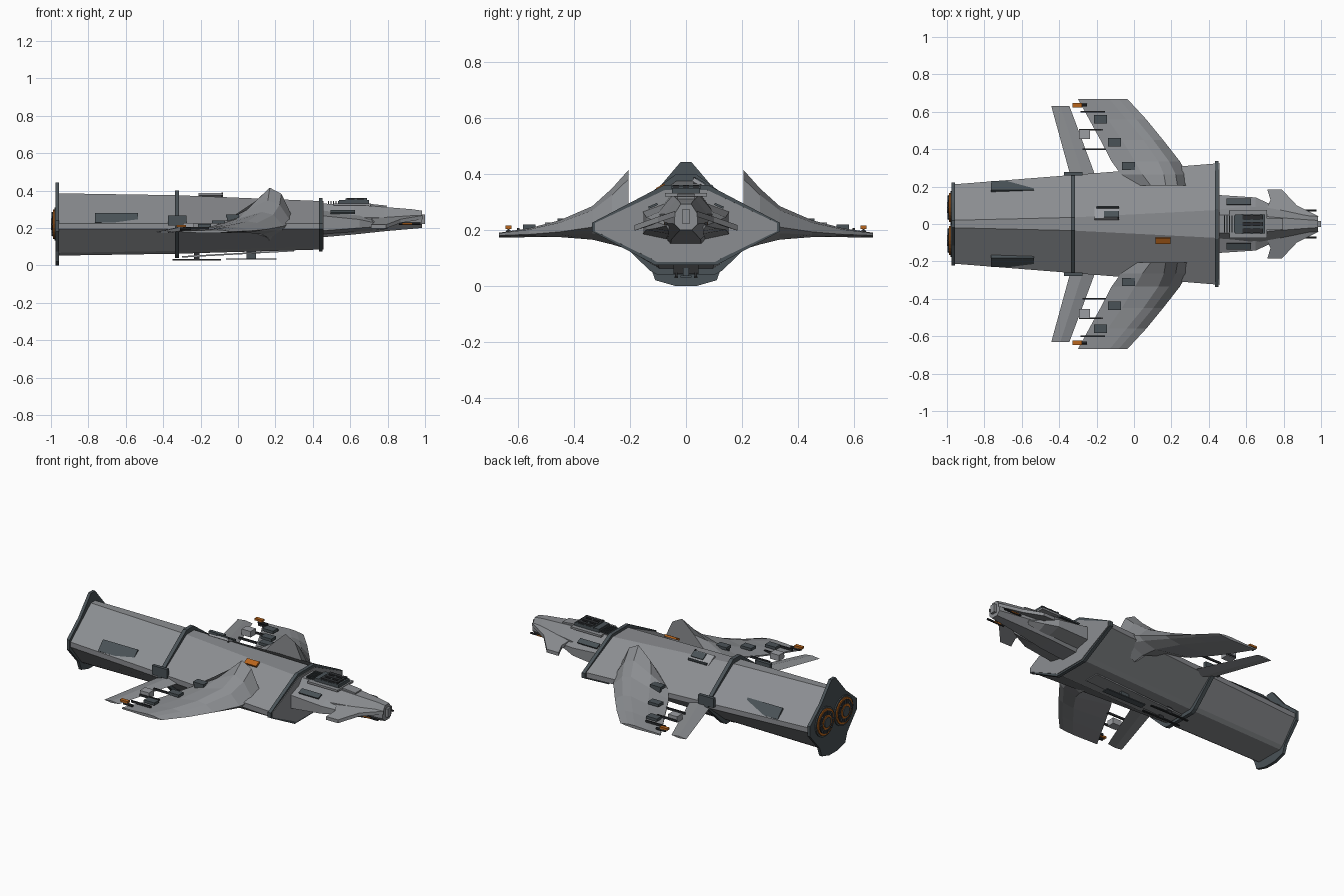
import bpy, bmesh, math
from mathutils import Matrix

if "Cube" in bpy.data.objects:
    bpy.data.objects.remove(bpy.data.objects["Cube"], do_unlink=True)


def material(name, rgb):
    m = bpy.data.materials.new(name)
    m.use_nodes = True
    m.diffuse_color = (*rgb, 1)
    m.node_tree.nodes["Principled BSDF"].inputs["Base Color"].default_value = (*rgb, 1)
    return m


GREY = material("hull grey", (0.26, 0.27, 0.285))
LIGHT = material("light grey", (0.33, 0.34, 0.36))
TEAL = material("dark slate", (0.068, 0.085, 0.095))
BLACK = material("charcoal", (0.025, 0.027, 0.03))
ORANGE = material("burnt orange", (0.48, 0.13, 0.012))


def finish(name, bm, mat):
    bmesh.ops.recalc_face_normals(bm, faces=bm.faces)
    me = bpy.data.meshes.new(name)
    bm.to_mesh(me)
    bm.free()
    me.materials.append(mat)
    ob = bpy.data.objects.new(name, me)
    bpy.context.collection.objects.link(ob)
    return ob


def loft(name, rings, mat):
    """Skin a row of equal-sized rings and cap both ends."""
    bm = bmesh.new()
    rows = [[bm.verts.new(p) for p in ring] for ring in rings]
    n = len(rows[0])
    for a, b in zip(rows, rows[1:]):
        for i in range(n):
            j = (i + 1) % n
            bm.faces.new((a[i], a[j], b[j], b[i]))
    bm.faces.new(rows[0])
    bm.faces.new(rows[-1])
    return finish(name, bm, mat)


def box(name, center, size, mat, rot=None):
    bm = bmesh.new()
    bmesh.ops.create_cube(bm, size=1)
    bmesh.ops.scale(bm, vec=size, verts=bm.verts)
    if rot:
        bmesh.ops.rotate(bm, matrix=Matrix.Rotation(rot[1], 3, rot[0]), verts=bm.verts)
    bmesh.ops.translate(bm, vec=center, verts=bm.verts)
    return finish(name, bm, mat)


def rod(name, x0, x1, y, z, r, mat, sides=24):
    bm = bmesh.new()
    bmesh.ops.create_cone(bm, cap_ends=True, segments=sides, radius1=r, radius2=r, depth=x1 - x0)
    bmesh.ops.rotate(bm, matrix=Matrix.Rotation(math.pi / 2, 3, 'Y'), verts=bm.verts)
    bmesh.ops.translate(bm, vec=((x0 + x1) / 2, y, z), verts=bm.verts)
    return finish(name, bm, mat)


def ring(x, half):
    """Mirror a half profile of (y, z) points, listed top to bottom."""
    return [(x, y, z) for y, z in half] + [(x, -y, z) for y, z in reversed(half)]


def hull_profile(top_w, top, side, bottom_w, bottom):
    return [(top_w, top), (side, 0.225), (side, 0.195),
            (bottom_w, bottom + 0.015), (bottom_w * 0.8, bottom)]


# Main hull, flaring towards the front
loft("hull", [ring(-0.965, hull_profile(0.02, 0.385, 0.212, 0.11, 0.052)),
              ring(-0.33, hull_profile(0.035, 0.375, 0.262, 0.12, 0.062)),
              ring(0.457, hull_profile(0.075, 0.343, 0.325, 0.13, 0.085))], GREY)

# Slate frames around the hull
rear = [(0.02, 0.442), (0.115, 0.33), (0.222, 0.24), (0.222, 0.18),
        (0.13, 0.075), (0.11, 0.02), (0.04, 0)]
frames = [("rear_frame", -0.975, -0.957, rear),
          ("middle_frame", -0.338, -0.315, hull_profile(0.035, 0.4, 0.275, 0.13, 0.04)),
          ("front_frame", 0.432, 0.453, hull_profile(0.08, 0.36, 0.337, 0.14, 0.075))]
for name, x0, x1, half in frames:
    loft(name, [ring(x0, half), ring(x1, half)], TEAL)


# Forward fuselage
def nose_ring(x, w, low, high):
    mid = (low + high) / 2
    return ring(x, [(w * 0.45, high), (w, mid + 0.01), (w, mid - 0.025), (w * 0.5, low)])


loft("nose", [nose_ring(0.45, 0.11, 0.15, 0.33), nose_ring(0.62, 0.105, 0.165, 0.325),
              nose_ring(0.78, 0.075, 0.182, 0.312), nose_ring(0.93, 0.05, 0.195, 0.3),
              nose_ring(0.985, 0.042, 0.2, 0.292)], GREY)
box("nose_tip", (0.985, 0, 0.247), (0.03, 0.03, 0.05), GREY)

# Canopy with its raised frame and equipment
box("canopy_base", (0.61, 0, 0.325), (0.2, 0.15, 0.012), GREY)
box("canopy", (0.62, 0, 0.335), (0.16, 0.1, 0.03), TEAL)
for y in (-0.036, 0, 0.036):
    box("canopy_rib", (0.635, y, 0.352), (0.11, 0.022, 0.014), BLACK)
for x in (0.58, 0.63, 0.68):
    box("canopy_crossbar", (x, 0, 0.352), (0.012, 0.105, 0.01), TEAL)
box("nose_step", (0.75, 0, 0.314), (0.09, 0.06, 0.02), GREY, ('Y', 0.1))
for i in range(5):
    box("rear_canopy_fin", (0.485 + i * 0.013, 0, 0.333), (0.005, 0.09, 0.02), TEAL)

# Wing stations: y, leading x, trailing x, crest x, crest z, edge z, bottom z
STATIONS = [(0.205, 0.295, 0.01, 0.17, 0.415, 0.25, 0.13),
            (0.265, 0.285, -0.07, 0.16, 0.348, 0.23, 0.148),
            (0.335, 0.245, -0.12, 0.13, 0.285, 0.21, 0.165),
            (0.45, 0.155, -0.18, 0.05, 0.235, 0.193, 0.174),
            (0.56, 0.065, -0.24, -0.04, 0.206, 0.184, 0.174),
            (0.668, -0.035, -0.3, -0.13, 0.19, 0.18, 0.172)]


def wing_ring(s, y, lead, trail, crest, top, edge, low):
    return [(lead, s * y, edge), (crest + (lead - crest) * 0.5, s * y, top - (top - edge) * 0.2),
            (crest, s * y, top), ((crest + trail) / 2, s * y, edge + (top - edge) * 0.55),
            (trail, s * y, edge + 0.004), (trail, s * y, edge - 0.004),
            (crest, s * y, low), (lead - 0.03, s * y, (low + edge) / 2)]


for s, side in ((1, "left"), (-1, "right")):
    loft(side + "_wing", [wing_ring(s, *st) for st in STATIONS], GREY)

    # Slim rear wing behind the main one
    loft(side + "_rear_wing",
         [[(lead, s * y, z), ((lead + trail) / 2, s * y, z + t), (trail, s * y, z),
           ((lead + trail) / 2, s * y, z - t)]
          for y, lead, trail, z, t in ((0.24, -0.2, -0.335, 0.2, 0.016),
                                       (0.63, -0.345, -0.442, 0.178, 0.006))], GREY)

    # Equipment between the wings
    for x, y, z in ((-0.18, 0.56, 0.212), (-0.105, 0.437, 0.232), (-0.03, 0.31, 0.265)):
        box(side + "_wing_panel", (x, s * y, z), (0.07, 0.045, 0.016), TEAL)
    box(side + "_wing_root_block", (-0.03, s * 0.32, 0.24), (0.055, 0.015, 0.06), TEAL)
    box(side + "_actuator", (-0.265, s * 0.48, 0.208), (0.06, 0.05, 0.035), LIGHT)
    for x, y in ((-0.22, 0.6), (-0.23, 0.505), (-0.21, 0.4)):
        box(side + "_wing_strut", (x, s * y, 0.2), (0.13, 0.008, 0.012), BLACK)
    box(side + "_wing_light", (-0.303, s * 0.635, 0.21), (0.05, 0.022, 0.012), ORANGE)
    rod(side + "_light_mount", -0.31, -0.25, s * 0.635, 0.195, 0.008, BLACK, 8)

    # Vents and blocks on the hull flanks
    box(side + "_rear_vent", (-0.65, s * 0.197, 0.248), (0.23, 0.022, 0.07), TEAL, ('X', s * 0.75))
    box(side + "_flank_block", (-0.325, s * 0.268, 0.24), (0.1, 0.02, 0.055), TEAL)

    # Cheek beside the nose
    loft(side + "_cheek",
         [[(x, s * 0.06, hi), (x, s * w, hi - 0.035), (x, s * w, lo + 0.02), (x, s * 0.06, lo)]
          for x, w, lo, hi in ((0.45, 0.155, 0.165, 0.3), (0.65, 0.142, 0.18, 0.28),
                               (0.72, 0.11, 0.185, 0.265), (0.8, 0.07, 0.195, 0.25))], GREY)
    box(side + "_cheek_panel", (0.56, s * 0.118, 0.286), (0.13, 0.035, 0.008), TEAL, ('X', -s * 0.4))

    # Drooping canard with strake and gun
    plan = ((0.99, 0.04, 0.255), (0.87, 0.1, 0.235), (0.79, 0.185, 0.205),
            (0.712, 0.185, 0.205), (0.73, 0.13, 0.222), (0.7, 0.06, 0.25))
    loft(side + "_canard", [[(x, s * y, z + d) for x, y, z in plan] for d in (-0.008, 0.012)], GREY)
    rod(side + "_gun", 0.86, 0.975, s * 0.072, 0.222, 0.006, BLACK, 8)
    box(side + "_gun_band", (0.905, s * 0.072, 0.222), (0.05, 0.013, 0.007), ORANGE)

    # Engine nozzle with nested rings
    for name, x, r, mat in (("housing", -0.982, 0.088, TEAL), ("outer_ring", -0.988, 0.078, ORANGE),
                            ("inner_disc", -0.992, 0.066, BLACK), ("inner_ring", -0.995, 0.042, ORANGE),
                            ("core", -1.0, 0.03, TEAL)):
        rod(side + "_engine_" + name, x, -0.96, s * 0.088, 0.22, r, mat)
    for k in range(8):
        a = k * math.pi / 4
        box(side + "_engine_vane", (-0.993, s * 0.088 + 0.054 * math.cos(a), 0.22 + 0.054 * math.sin(a)),
            (0.008, 0.02, 0.007), TEAL, ('X', a))

    # Thin rails under the hull
    box(side + "_belly_rail", (-0.22, s * 0.035, 0.03), (0.26, 0.012, 0.006), BLACK)
    box(side + "_belly_post", (-0.22, s * 0.035, 0.05), (0.03, 0.01, 0.045), BLACK)

# Belly plates
box("belly_plate", (0.0, 0, 0.062), (0.6, 0.09, 0.008), GREY, ('Y', -0.055))
box("belly_keel", (0.07, 0, 0.033), (0.27, 0.04, 0.006), TEAL)
box("belly_keel_post", (0.07, 0, 0.055), (0.05, 0.02, 0.045), TEAL)

# Small fittings on the back
box("orange_hatch", (0.155, -0.09, 0.352), (0.08, 0.034, 0.012), ORANGE, ('X', 0.5))
box("hatch_base", (-0.145, 0.055, 0.362), (0.13, 0.07, 0.012), LIGHT, ('X', -0.55))
box("hatch_block", (-0.12, 0.05, 0.37), (0.08, 0.04, 0.014), TEAL, ('X', -0.55))
rod("hatch_bar", -0.2, -0.08, 0.09, 0.355, 0.007, TEAL, 8)
box("antenna", (-0.085, 0.03, 0.375), (0.008, 0.008, 0.03), BLACK)
